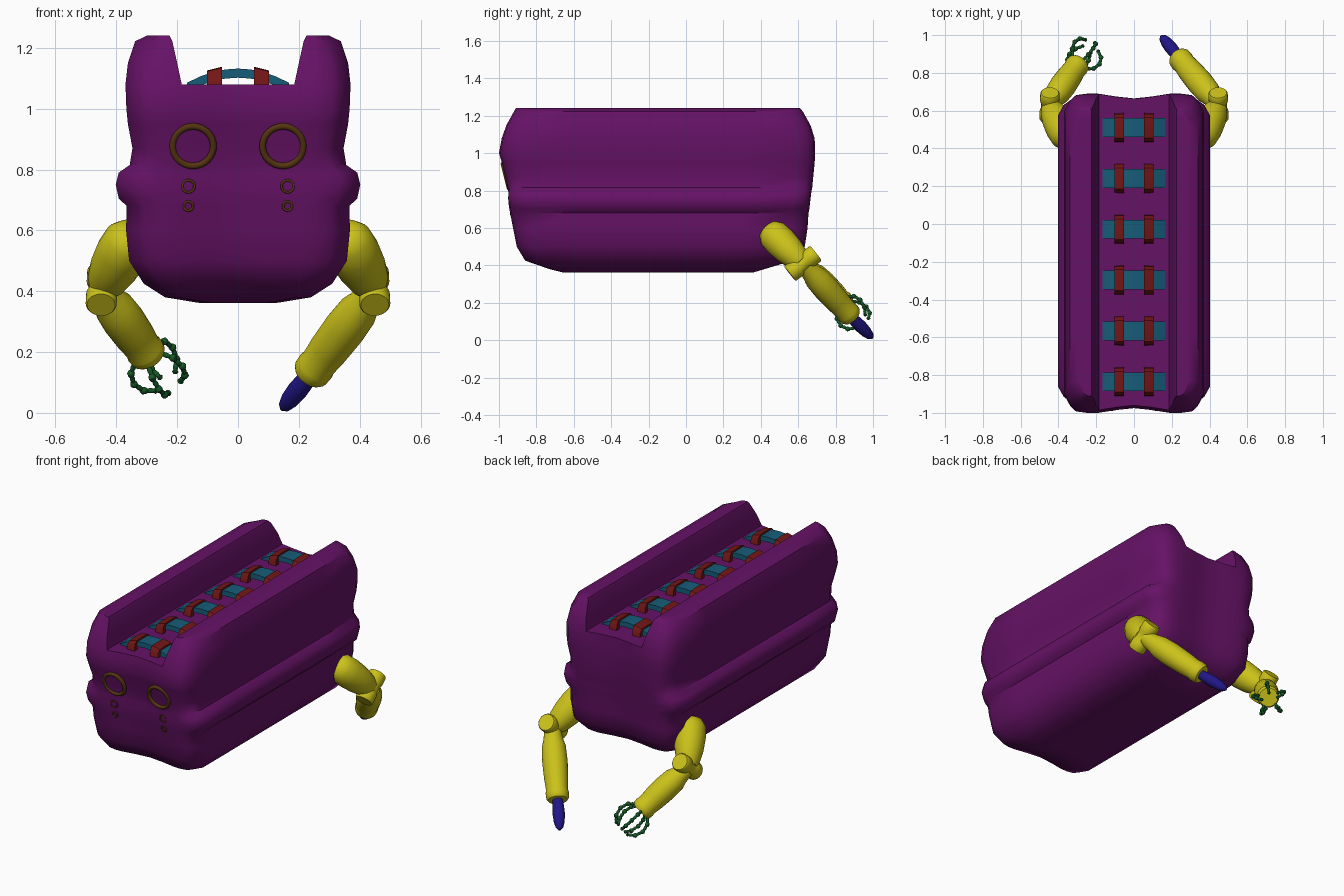
import bpy, bmesh, math
from mathutils import Vector

if "Cube" in bpy.data.objects:
    bpy.data.objects.remove(bpy.data.objects["Cube"])


def material(name, rgb):
    m = bpy.data.materials.new(name)
    m.diffuse_color = (*rgb, 1)
    m.use_nodes = True
    m.node_tree.nodes["Principled BSDF"].inputs["Base Color"].default_value = m.diffuse_color
    return m


PURPLE = material("purple", (0.13, 0.006, 0.13))
YELLOW = material("yellow", (0.60, 0.54, 0.01))
GREEN = material("green", (0.008, 0.10, 0.02))
BLUE = material("blue", (0.015, 0.008, 0.24))
TEAL = material("teal", (0.008, 0.11, 0.19))
RED = material("red", (0.17, 0.008, 0.008))
BROWN = material("brown", (0.09, 0.035, 0.006))


def finish(ob, mat, angle=40):
    ob.data.materials.append(mat)
    bpy.ops.object.select_all(action='DESELECT')
    ob.select_set(True)
    bpy.context.view_layer.objects.active = ob
    bpy.ops.object.shade_smooth_by_angle(angle=math.radians(angle))
    return ob


def from_bmesh(name, bm, mat, angle=40):
    bmesh.ops.remove_doubles(bm, verts=bm.verts, dist=1e-5)
    bmesh.ops.recalc_face_normals(bm, faces=bm.faces)
    me = bpy.data.meshes.new(name)
    bm.to_mesh(me)
    bm.free()
    ob = bpy.data.objects.new(name, me)
    bpy.context.collection.objects.link(ob)
    return finish(ob, mat, angle)


def loft(name, rings, mat, angle=40):
    bm = bmesh.new()
    vs = [[bm.verts.new(p) for p in r] for r in rings]
    n = len(vs[0])
    for a, b in zip(vs, vs[1:]):
        for i in range(n):
            bm.faces.new((a[i], a[(i + 1) % n], b[(i + 1) % n], b[i]))
    bm.faces.new(vs[0])
    bm.faces.new(vs[-1])
    return from_bmesh(name, bm, mat, angle)


def tube(name, pts, radii, mat, sides=24):
    pts = [Vector(p) for p in pts]
    rings = []
    for i, (p, r) in enumerate(zip(pts, radii)):
        t = pts[min(i + 1, len(pts) - 1)] - pts[max(i - 1, 0)]
        q = t.to_track_quat('Z', 'Y')
        rings.append([p + q @ Vector((r * math.cos(a), r * math.sin(a), 0))
                      for a in (2 * math.pi * k / sides for k in range(sides))])
    return loft(name, rings, mat)


def turned(name, p0, p1, profile, mat):
    p0, p1 = Vector(p0), Vector(p1)
    return tube(name, [p0.lerp(p1, t) for t, _ in profile], [r for _, r in profile], mat)


# Body levels: z, half width, front y, back y, inner edge (channel side)
LEVELS = [
    (0.362, 0.13, -0.66, 0.36, 0.08), (0.38, 0.24, -0.73, 0.42, 0.14),
    (0.425, 0.31, -0.86, 0.57, 0.18), (0.50, 0.358, -0.905, 0.635, 0.19),
    (0.60, 0.368, -0.925, 0.65, 0.19), (0.68, 0.366, -0.94, 0.655, 0.19),
    (0.705, 0.392, -0.945, 0.66, 0.19), (0.75, 0.402, -0.95, 0.665, 0.19),
    (0.79, 0.392, -0.95, 0.67, 0.19), (0.815, 0.356, -0.952, 0.675, 0.19),
    (0.87, 0.347, -0.965, 0.68, 0.19), (0.95, 0.362, -0.985, 0.688, 0.19),
    (1.00, 0.367, -1.0, 0.69, 0.19), (1.08, 0.37, -0.985, 0.688, 0.185),
    (1.15, 0.362, -0.96, 0.665, 0.20), (1.222, 0.338, -0.92, 0.625, 0.216),
    (1.24, 0.30, -0.91, 0.61, 0.225)]
FLOOR, TOP = 13, 16
OFFSET = [0.025, 0.015, 0, 0, 0.008, 0.035]
STATIONS = [0, 0.035, 0.2, 0.5, 0.8, 0.965, 1]


def body_point(lv, col, s):
    z, w, yf, yb, inner = LEVELS[lv]
    edge = w - (0.03 if s in (0, 1) else 0)
    x = inner * col / 2 if col < 3 else inner + (edge - inner) * (0.4, 0.8, 1)[col - 3]
    a, b = yf + OFFSET[col], yb - OFFSET[col]
    return (x, a + (b - a) * s, z)


def patch(bm, rows, cols, f):
    g = [[bm.verts.new(f(r, c)) for c in cols] for r in rows]
    for a, b in zip(g, g[1:]):
        for i in range(len(a) - 1):
            bm.faces.new((a[i], a[i + 1], b[i + 1], b[i]))


bm = bmesh.new()
for s in (0, 1):  # front and back faces with wall ends
    patch(bm, range(FLOOR + 1), range(6), lambda l, c: body_point(l, c, s))
    patch(bm, range(FLOOR, TOP + 1), range(2, 6), lambda l, c: body_point(l, c, s))
patch(bm, range(TOP + 1), STATIONS, lambda l, s: body_point(l, 5, s))         # side
patch(bm, range(6), STATIONS, lambda c, s: body_point(0, c, s))               # underside
patch(bm, range(3), STATIONS, lambda c, s: body_point(FLOOR, c, s))           # channel floor
patch(bm, range(FLOOR, TOP + 1), STATIONS, lambda l, s: body_point(l, 2, s))  # channel wall
patch(bm, range(2, 6), STATIONS, lambda c, s: body_point(TOP, c, s))          # wall top
body = from_bmesh("body", bm, PURPLE, 45)
body.modifiers.new("mirror", 'MIRROR').use_clip = True

# Straps across the channel, each with two clips
for i in range(6):
    yc = -0.835 + 0.269 * i
    rings = []
    for k in range(9):
        x = -0.168 + 0.042 * k
        z = 1.085 + 0.047 * (1 - (x / 0.168) ** 2)
        rings.append([(x, yc + dy, z + dz) for dy, dz in
                      ((-0.05, -0.03), (0.05, -0.03), (0.05, 0), (-0.05, 0))])
    loft(f"strap_{i}", rings, TEAL)
    for sx in (-1, 1):
        arch = [(-0.078, 1.065), (-0.072, 1.11), (-0.055, 1.129), (0, 1.132),
                (0.055, 1.129), (0.072, 1.11), (0.078, 1.065),
                (0.052, 1.065), (0.045, 1.10), (-0.045, 1.10), (-0.052, 1.065)]
        loft(f"clip_{i}_{sx}", [[(sx * 0.077 + e, yc + y, z - sx * e * 0.25) for y, z in arch]
                                for e in (-0.025, 0.025)], RED)

# Rings on the front face
for sx in (-1, 1):
    for name, x, y, z, r, t, tilt in (("eye_ring", 0.148, -0.964, 0.877, 0.067, 0.011, 104),
                                      ("upper_ring", 0.163, -0.946, 0.745, 0.020, 0.004, 94),
                                      ("lower_ring", 0.163, -0.937, 0.68, 0.015, 0.004, 96)):
        bpy.ops.mesh.primitive_torus_add(major_radius=r, minor_radius=t, major_segments=32,
                                         minor_segments=10, location=(sx * x, y, z),
                                         rotation=(math.radians(tilt), 0, 0))
        ring = bpy.context.object
        ring.name = name
        finish(ring, BROWN)

# Arms: upper arm, elbow pin, forearm
WRISTS = {1: (0.235, 0.885, 0.125), -1: (-0.292, 0.852, 0.185)}
for sx, wrist in WRISTS.items():
    turned("upper_arm", (sx * 0.34, 0.43, 0.60), (sx * 0.445, 0.62, 0.41),
           [(0, 0.03), (0.05, 0.06), (0.18, 0.082), (0.4, 0.086), (0.65, 0.08),
            (0.88, 0.066), (1, 0.05)], YELLOW)
    turned("elbow", (sx * 0.45, 0.555, 0.355), (sx * 0.445, 0.695, 0.465),
           [(0, 0.046), (0.04, 0.051), (0.3, 0.051), (0.4, 0.044), (0.6, 0.044),
            (0.7, 0.051), (0.96, 0.051), (1, 0.046)], YELLOW)
    turned("forearm", (sx * 0.445, 0.635, 0.40), wrist,
           [(0, 0.045), (0.15, 0.054), (0.25, 0.066), (0.45, 0.070), (0.7, 0.066),
            (0.86, 0.060), (0.9, 0.064), (0.97, 0.062), (1, 0.054)], YELLOW)

# Pointed tip on the right arm
turned("arm_tip", (0.245, 0.872, 0.135), (0.145, 0.995, 0.012),
       [(0, 0.026), (0.3, 0.032), (0.5, 0.034), (0.75, 0.030), (0.92, 0.021), (1, 0.008)], BLUE)

# Jointed claw fingers on the left arm
wrist = Vector(WRISTS[-1])
axis = (wrist - Vector((-0.445, 0.635, 0.40))).normalized()
turn = axis.to_track_quat('Z', 'Y')
KNOTS = [(0.045, -0.015), (0.082, 0.02), (0.094, 0.065), (0.080, 0.11), (0.042, 0.142)]
for f in range(5):
    a = 2 * math.pi * f / 5 + 0.5
    knots = [wrist + turn @ Vector((r * math.cos(a), r * math.sin(a), h)) for r, h in KNOTS]
    pts, radii = [], []
    for p, q in zip(knots, knots[1:]):
        for t, r in ((0, 0.013), (0.16, 0.011), (0.25, 0.007), (0.5, 0.009), (0.75, 0.007), (0.84, 0.011)):
            pts.append(p.lerp(q, t))
            radii.append(r)
    tube(f"finger_{f}", pts + [knots[-1]], radii + [0.005], GREEN, 10)
